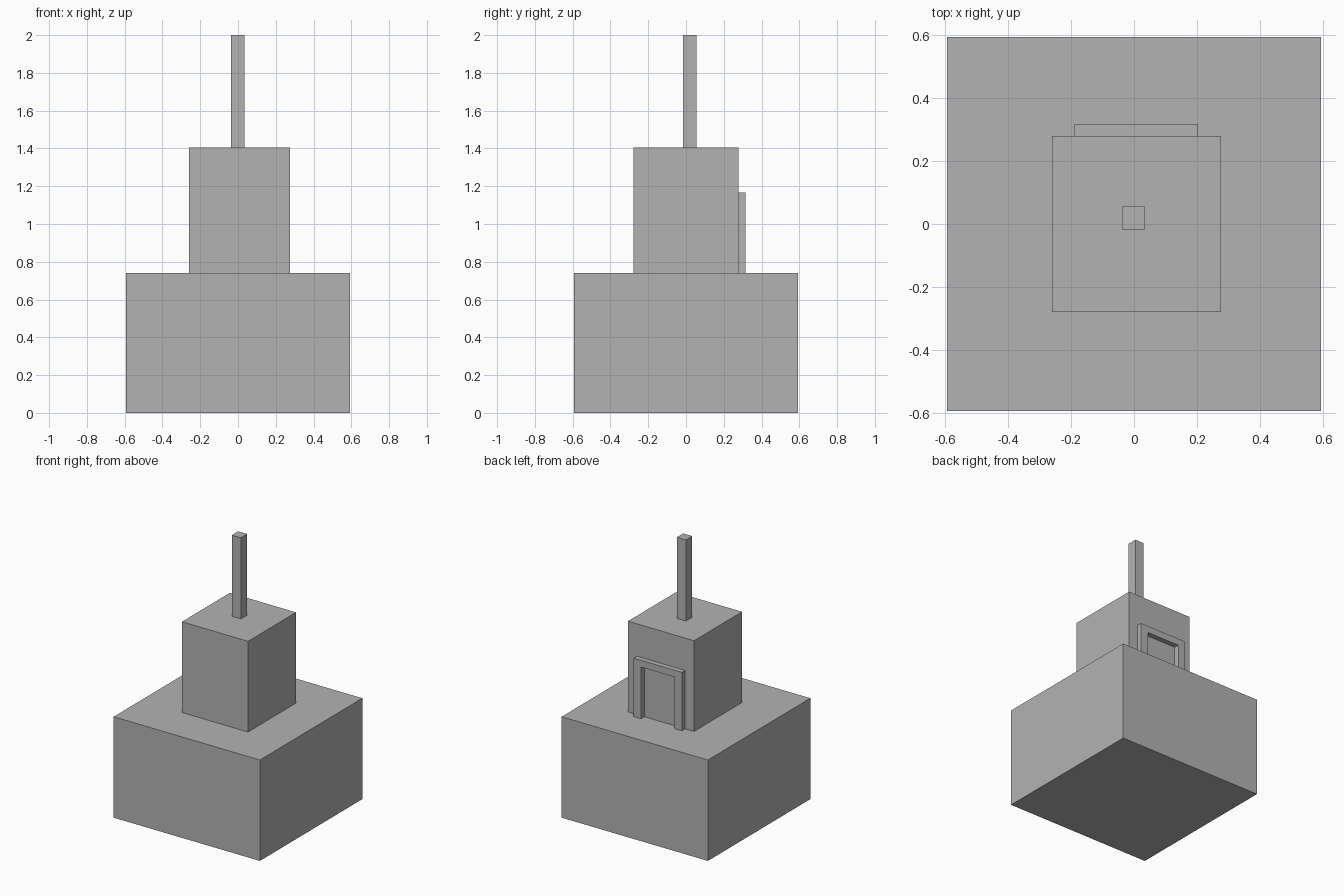
import bpy
from mathutils import Vector

if "Cube" in bpy.data.objects:
    bpy.data.objects.remove(bpy.data.objects["Cube"])

# One plain grey for everything
GREY = (0.45, 0.45, 0.45, 1)
grey = bpy.data.materials.new("plain_grey")
grey.use_nodes = True
grey.diffuse_color = GREY
grey.node_tree.nodes["Principled BSDF"].inputs["Base Color"].default_value = GREY


def box(name, low, high):
    """Axis-aligned box between two opposite corners."""
    low, high = Vector(low), Vector(high)
    bpy.ops.mesh.primitive_cube_add(size=1, location=(low + high) / 2)
    obj = bpy.context.object
    obj.name = name
    obj.scale = high - low
    bpy.ops.object.transform_apply(location=False, rotation=False, scale=True)
    obj.data.materials.append(grey)
    return obj


half = 0.593
base_top, tower_top, mast_top = 0.74, 1.405, 2.0
back = 0.278

# Stacked blocks
box("base", (-half, -half, 0), (half, half, base_top))
box("tower", (-0.26, -back, base_top), (0.276, back, tower_top))
box("mast", (-0.038, -0.017, tower_top), (0.035, 0.056, mast_top))

# Door frame on the back of the tower
left, right, frame_top = -0.188, 0.203, 1.168
post, lintel, front = 0.06, 0.05, 0.316
under = frame_top - lintel
for name, x in (("door_post_right", left), ("door_post_left", right - post)):
    box(name, (x, back, base_top), (x + post, front, under))
box("door_lintel", (left, back, under), (right, front, frame_top))
